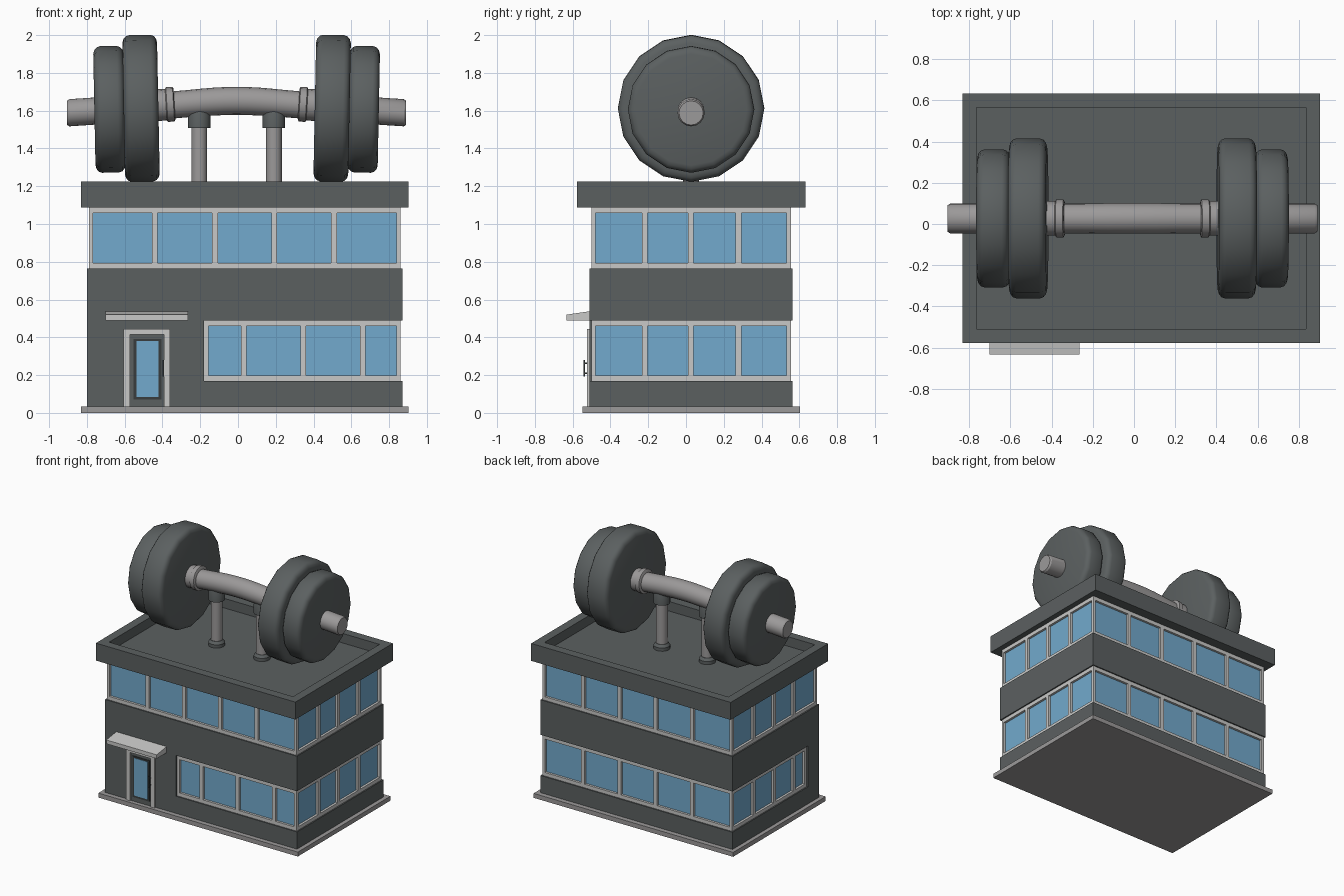
import bpy, bmesh, math
from mathutils import Vector

if "Cube" in bpy.data.objects:
    bpy.data.objects.remove(bpy.data.objects["Cube"])


def mat(name, r, g, b):
    m = bpy.data.materials.new(name)
    m.diffuse_color = (r, g, b, 1)
    m.use_nodes = True
    m.node_tree.nodes["Principled BSDF"].inputs["Base Color"].default_value = m.diffuse_color
    return m


DARK = mat("dark grey", 0.105, 0.117, 0.118)
BLACK = mat("charcoal", 0.04, 0.046, 0.047)
LIGHT = mat("light grey", 0.58, 0.58, 0.57)
STEEL = mat("steel grey", 0.33, 0.32, 0.32)
GLASS = mat("window blue", 0.17, 0.40, 0.61)


def finish(name, bm, m, smooth=False):
    bmesh.ops.recalc_face_normals(bm, faces=bm.faces)
    me = bpy.data.meshes.new(name)
    bm.to_mesh(me)
    bm.free()
    me.materials.append(m)
    ob = bpy.data.objects.new(name, me)
    bpy.context.collection.objects.link(ob)
    if smooth:
        bpy.ops.object.select_all(action='DESELECT')
        ob.select_set(True)
        bpy.context.view_layer.objects.active = ob
        bpy.ops.object.shade_smooth_by_angle(angle=math.radians(32))
    return ob


def add_box(bm, x0, x1, y0, y1, z0, z1):
    vs = bmesh.ops.create_cube(bm, size=1)["verts"]
    for v in vs:
        v.co = Vector((x1 if v.co.x > 0 else x0, y1 if v.co.y > 0 else y0, z1 if v.co.z > 0 else z0))
    return vs


def boxes(name, m, *dims):
    bm = bmesh.new()
    for d in dims:
        add_box(bm, *d)
    return finish(name, bm, m)


def lathe(name, prof, loc, m, n=16, tilt=0.0):
    """Rings (offset, radius, lift) along local x, tilted about y."""
    bm = bmesh.new()
    rings = []
    for a, r, dz in prof:
        rings.append([bm.verts.new((a, r * math.sin(t), dz + r * math.cos(t)))
                      for t in (2 * math.pi * i / n for i in range(n))])
    for p, q in zip(rings, rings[1:]):
        for i in range(n):
            j = (i + 1) % n
            bm.faces.new((p[i], p[j], q[j], q[i]))
    bm.faces.new(rings[0])
    bm.faces.new(rings[-1])
    ob = finish(name, bm, m, True)
    ob.location = loc
    ob.rotation_euler.y = tilt
    return ob


# body walls
X0, X1, Y0, Y1 = -0.80, 0.87, -0.51, 0.565
boxes("base_slab", STEEL, (-0.832, 0.903, -0.547, 0.603, 0, 0.035))
boxes("lower_wall", DARK, (X0, X1, Y0, Y1, 0.035, 0.17))
boxes("middle_wall", DARK, (X0, X1, Y0, Y1, 0.49, 0.765))
boxes("entrance_wall", DARK, (X0, -0.18, Y0, -0.37, 0.17, 0.49))

# roof with a sunken deck
bm = bmesh.new()
add_box(bm, -0.832, 0.903, -0.577, 0.633, 1.088, 1.225)
bm.normal_update()
top = max(bm.faces, key=lambda f: f.calc_center_median().z)
bmesh.ops.inset_region(bm, faces=[top], thickness=0.096)
deck = bmesh.ops.extrude_face_region(bm, geom=[top])["geom"]
bmesh.ops.translate(bm, verts=[g for g in deck if isinstance(g, bmesh.types.BMVert)], vec=(0, 0, -0.075))
bmesh.ops.delete(bm, geom=[top], context='FACES_ONLY')
finish("roof", bm, DARK)


# window bands: glass core, rails and posts
def window_band(name, z0, z1, front, back, left, right):
    fx0, fx1, fy0, fy1 = X0 + 0.01, X1 - 0.01, Y0 + 0.01, Y1 - 0.01
    d = 0.018
    boxes(name + "_glass", GLASS, (fx0 + d, fx1 - d, fy0 + d, fy1 - d, z0, z1))
    parts = [(fx0, fx1, fy0, fy1, z0, z0 + 0.028), (fx0, fx1, fy0, fy1, z1 - 0.03, z1)]
    for x in (fx0, fx1 - 0.022):
        for y in (fy0, fy1 - 0.022):
            parts.append((x, x + 0.022, y, y + 0.022, z0, z1))
    h = 0.015
    for xs, y in ((front, fy0), (back, fy1 - d)):
        parts += [(x - h, x + h, y, y + d, z0, z1) for x in xs]
    for ys, x in ((left, fx0), (right, fx1 - d)):
        parts += [(x, x + d, y - h, y + h, z0, z1) for y in ys]
    boxes(name + "_frames", LIGHT, *parts)


XS, YS = (-0.44, -0.122, 0.192, 0.508), (-0.218, 0.025, 0.278)
window_band("lower_windows", 0.17, 0.49, (-0.172, 0.03, 0.345, 0.66), XS, (-0.36,) + YS, YS)
window_band("upper_windows", 0.765, 1.088, XS, XS, YS, YS)

# entrance
boxes("door_frame", LIGHT, (-0.605, -0.572, -0.525, Y0, 0.035, 0.445),
      (-0.393, -0.36, -0.525, Y0, 0.035, 0.445), (-0.572, -0.393, -0.525, Y0, 0.415, 0.445))
boxes("door", DARK, (-0.572, -0.393, -0.515, Y0, 0.035, 0.415))
boxes("door_glass_trim", BLACK, (-0.553, -0.405, -0.52, -0.515, 0.07, 0.392))
boxes("door_glass", GLASS, (-0.538, -0.42, -0.523, -0.52, 0.085, 0.38))
boxes("door_handle", BLACK, (-0.401, -0.391, -0.542, -0.534, 0.193, 0.28),
      (-0.401, -0.391, -0.536, -0.515, 0.205, 0.215), (-0.401, -0.391, -0.536, -0.515, 0.258, 0.268))
bm = bmesh.new()
for v in add_box(bm, -0.702, -0.264, -0.633, Y0, 0.49, 0.538):
    if v.co.y < -0.6 and v.co.z > 0.5:
        v.co.z = 0.52
finish("canopy", bm, LIGHT)

# dumbbell
CX, CY = -0.0075, 0.027
half = [(0.06, 0.074, 1.651), (0.12, 0.074, 1.648), (0.18, 0.073, 1.644), (0.25, 0.072, 1.638),
        (0.34, 0.072, 1.63), (0.52, 0.072, 1.613), (0.885, 0.072, 1.589), (0.8975, 0.064, 1.588)]
bar = [(-a, r, z) for a, r, z in reversed(half)] + [(0, 0.074, 1.652)] + half
lathe("bar", bar, (CX, CY, 0), STEEL, 16)


def plate(name, x, z, w, r, s):
    e = [(w, r - 0.04), (w - 0.006, r - 0.02), (w - 0.018, r - 0.006), (w - 0.035, r)]
    prof = [(-a, q, 0) for a, q in e] + [(a, q, 0) for a, q in reversed(e)]
    lathe(name, prof, (CX + s * x, CY, z), DARK, 16, s * 0.02)


for s, side in ((-1, "left"), (1, "right")):
    plate(side + "_large_plate", 0.506, 1.6125, 0.092, 0.388, s)
    plate(side + "_small_plate", 0.673, 1.607, 0.08, 0.335, s)
    lathe(side + "_collar", [(-0.045, 0.082, 0), (-0.04, 0.092, 0), (-0.005, 0.092, 0), (0, 0.084, 0), (0.05, 0.084, 0)]
          if s > 0 else [(-0.05, 0.084, 0), (0, 0.084, 0), (0.005, 0.092, 0), (0.04, 0.092, 0), (0.045, 0.082, 0)],
          (CX + s * 0.374, CY, 1.632), STEEL, 16, s * 0.06)
    # supports (vertical: local x turned up)
    px, up = CX + s * 0.1975, -math.pi / 2
    lathe(side + "_post", [(1.15, 0.042, 0), (1.6, 0.042, 0)], (px, CY, 0), STEEL, 16, up)
    lathe(side + "_post_sleeve", [(1.508, 0.06, 0), (1.58, 0.06, 0), (1.61, 0.05, 0)], (px, CY, 0), DARK, 16, up)
    lathe(side + "_post_foot", [(1.15, 0.06, 0), (1.175, 0.06, 0), (1.195, 0.045, 0)], (px, CY, 0), DARK, 16, up)
